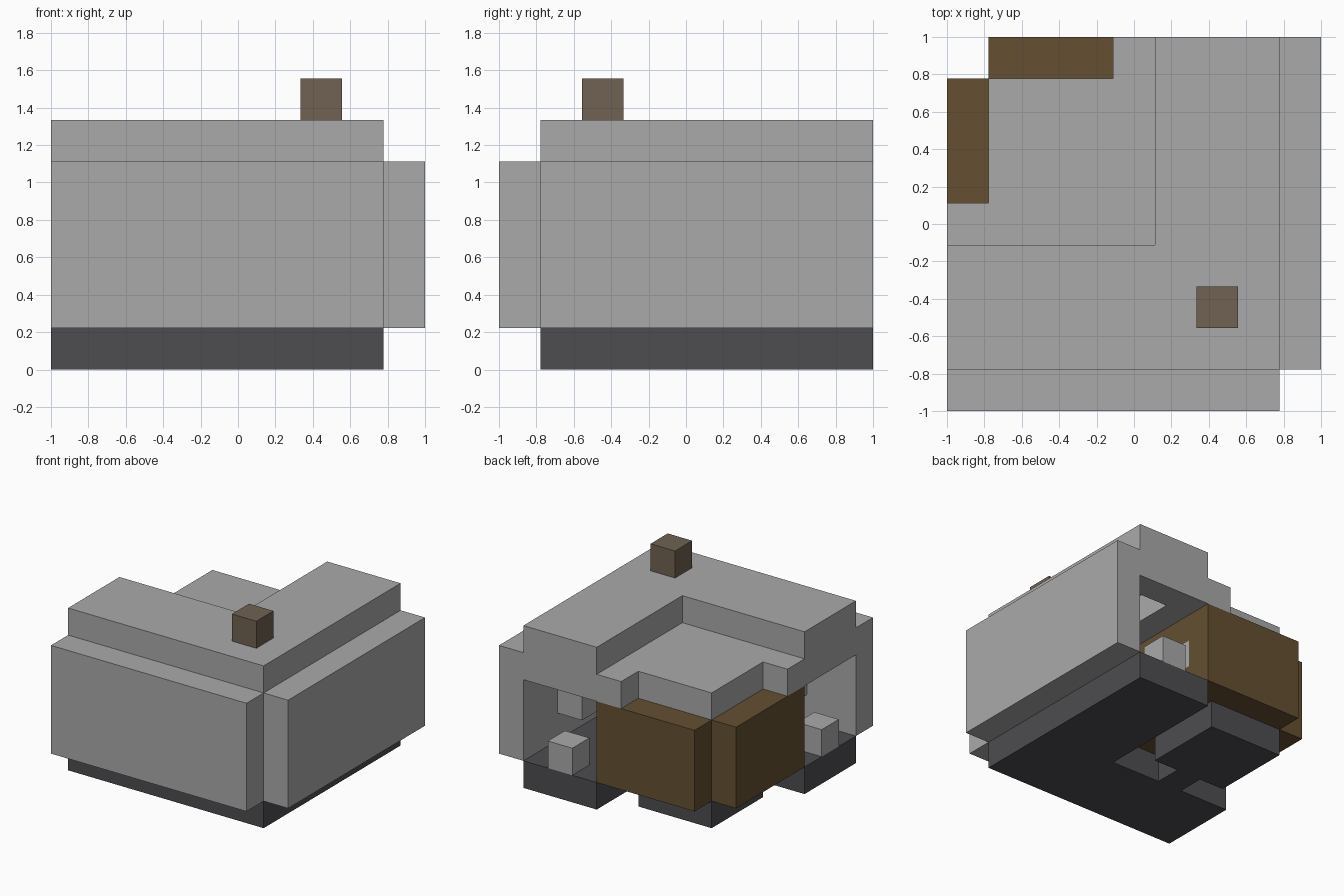
import bpy
import bmesh

if "Cube" in bpy.data.objects:
    bpy.data.objects.remove(bpy.data.objects["Cube"], do_unlink=True)

N = 9            # blocks along the longest side
U = 2.0 / N      # size of one block


def material(name, rgb):
    mat = bpy.data.materials.new(name)
    mat.use_nodes = True
    mat.diffuse_color = (*rgb, 1)
    bsdf = next(n for n in mat.node_tree.nodes if n.type == "BSDF_PRINCIPLED")
    bsdf.inputs["Base Color"].default_value = (*rgb, 1)
    bsdf.inputs["Roughness"].default_value = 0.9
    return mat


STONE = material("light grey stone", (0.4, 0.4, 0.4))
SLATE = material("dark slate", (0.075, 0.072, 0.08))
WOOD = material("brown wood", (0.13, 0.08, 0.031))
BRICK = material("taupe brick", (0.16, 0.122, 0.084))


def prism(name, mat, outline, z0, z1):
    """Extrude a floor plan outline, given in block units, from z0 to z1."""
    bm = bmesh.new()
    floor = bm.faces.new([bm.verts.new((x * U - 1, y * U - 1, z0 * U)) for x, y in outline])
    top = bmesh.ops.extrude_face_region(bm, geom=[floor])["geom"]
    bmesh.ops.translate(bm, vec=(0, 0, (z1 - z0) * U),
                        verts=[v for v in top if isinstance(v, bmesh.types.BMVert)])
    bmesh.ops.recalc_face_normals(bm, faces=bm.faces)
    mesh = bpy.data.meshes.new(name)
    bm.to_mesh(mesh)
    bm.free()
    mesh.materials.append(mat)
    obj = bpy.data.objects.new(name, mesh)
    bpy.context.collection.objects.link(obj)
    return obj


def box(name, mat, x, y, z):
    return prism(name, mat, [(x[0], y[0]), (x[1], y[0]), (x[1], y[1]), (x[0], y[1])], *z)


def twin(name, mat, x, y, z):
    """A box and its mirror image across the diagonal of the plan."""
    box(name + "_a", mat, x, y, z)
    box(name + "_b", mat, (N - y[1], N - y[0]), (N - x[1], N - x[0]), z)


# Foundation: main wing, small room floor and the doorstep joining them
wing = [(0, 1), (8, 1), (8, 9), (5, 9), (5, 4), (0, 4)]
prism("wing_foundation", SLATE, wing, 0, 1)
box("room_floor", SLATE, (1, 4), (5, 8), (0, 1))
box("doorstep", SLATE, (2, 3), (4, 5), (0, 1))

# Outer stone walls
twin("outer_wall", STONE, (8, 9), (1, 9), (1, 5))

# Roofs, with beams and lintels under the main one
prism("main_roof", STONE, wing, 5, 6)
prism("room_roof", STONE, [(0, 4), (5, 4), (5, 9), (4, 9), (4, 8), (1, 8), (1, 5), (0, 5)], 4, 5)
prism("roof_beam", STONE, [(0, 3), (6, 3), (6, 9), (5, 9), (5, 4), (0, 4)], 4, 5)
twin("lintel", STONE, (6, 8), (8, 9), (4, 5))

# Wooden room walls, with a window in each inner wall
wall = (1, 4)
twin("room_outer_wall", WOOD, (1, 4), (8, 9), wall)
twin("room_wall_end", WOOD, (4, 5), (8, 9), wall)
twin("wall_below_window", WOOD, (4, 5), (7, 8), (1, 2))
twin("wall_above_window", WOOD, (4, 5), (7, 8), (3, 4))
twin("window", STONE, (4, 5), (7, 8), (2, 3))
box("inner_wall_left", WOOD, (4, 5), (4, 7), wall)
box("inner_wall_front", WOOD, (3, 4), (4, 5), wall)
box("door_header", WOOD, (2, 3), (4, 5), (3, 4))

# Fittings in the wing
twin("opening_post", STONE, (6, 7), (8, 9), (1, 2))
twin("wall_cabinet", STONE, (7, 8), (6, 7), (2, 3))

# Chimney
box("chimney", BRICK, (6, 7), (2, 3), (6, 7))
